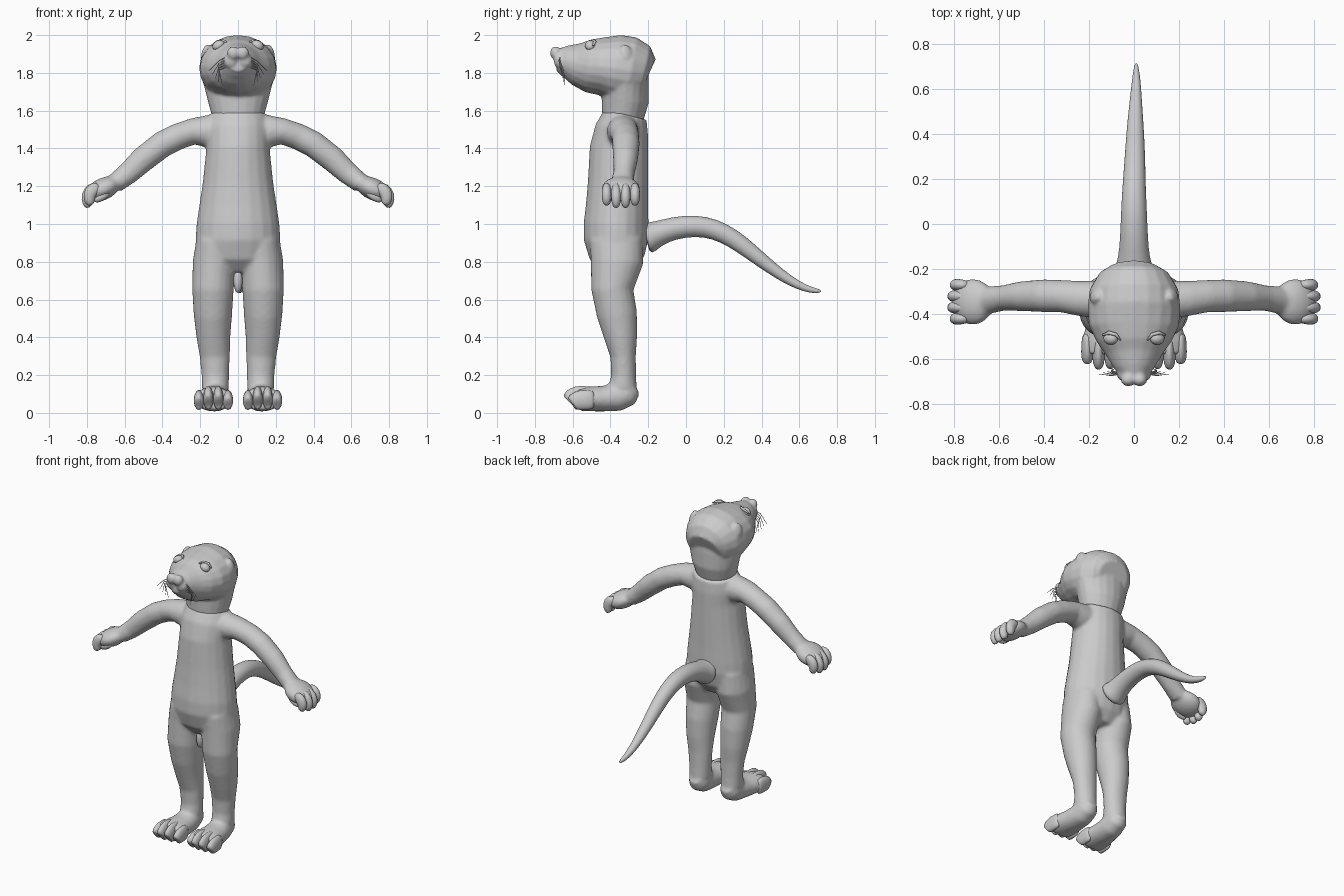
import bpy, bmesh, math
from mathutils import Vector, Matrix

fur = bpy.data.materials.new("grey fur")
fur.diffuse_color = (0.6, 0.6, 0.6, 1)
X, Y = Vector((1, 0, 0)), Vector((0, 1, 0))


def tube(bm, sections, ref, s=1, n=20):
    """Loft ellipses (x, y, z, half size along ref, other half size)."""
    pts = [Vector((s * q[0], q[1], q[2])) for q in sections]
    rings = []
    for i, q in enumerate(sections):
        t = (pts[min(i + 1, len(pts) - 1)] - pts[max(i - 1, 0)]).normalized()
        a = (ref - t * ref.dot(t)).normalized()
        b = t.cross(a)
        rings.append([bm.verts.new(pts[i] + a * q[3] * math.cos(k * math.tau / n)
                                   + b * q[4] * math.sin(k * math.tau / n)) for k in range(n)])
    faces = [bm.faces.new((r0[k], r0[(k + 1) % n], r1[(k + 1) % n], r1[k]))
             for r0, r1 in zip(rings, rings[1:]) for k in range(n)]
    faces += [bm.faces.new(rings[0][::-1]), bm.faces.new(rings[-1])]
    bmesh.ops.recalc_face_normals(bm, faces=faces)


def ball(bm, loc, size, rot=(0, 0, 0)):
    m = Matrix.LocRotScale(Vector(loc), Matrix.Rotation(rot[2], 3, 'Z') @
                           Matrix.Rotation(rot[1], 3, 'Y'), Vector(size))
    bmesh.ops.create_uvsphere(bm, u_segments=20, v_segments=12, radius=1, matrix=m)


def finish(bm, name, voxel=0, smooth=0, subdiv=0):
    me = bpy.data.meshes.new(name)
    bm.to_mesh(me)
    bm.free()
    me.materials.append(fur)
    ob = bpy.data.objects.new(name, me)
    bpy.context.collection.objects.link(ob)
    for p in me.polygons:
        p.use_smooth = True
    if subdiv:
        ob.modifiers.new("round", 'SUBSURF').levels = subdiv
        ob.modifiers["round"].render_levels = subdiv
    if voxel:
        r = ob.modifiers.new("blend", 'REMESH')
        r.mode, r.voxel_size, r.use_smooth_shade = 'VOXEL', voxel, True
        sm = ob.modifiers.new("soften", 'SMOOTH')
        sm.factor, sm.iterations = 0.5, smooth
    return ob


# Torso, legs and arms blended into one skin
bm = bmesh.new()
tube(bm, [(0, -.36, .75, .13, .09), (0, -.365, .82, .225, .145), (0, -.37, .92, .225, .172),
          (0, -.37, 1.0, .22, .172), (0, -.365, 1.1, .205, .165), (0, -.36, 1.22, .187, .16),
          (0, -.355, 1.4, .168, .155), (0, -.34, 1.5, .17, .142), (0, -.32, 1.58, .15, .115)], X)
for s in (-1, 1):
    tube(bm, [(.12, -.37, .92, .1, .14), (.125, -.365, .8, .115, .14), (.133, -.39, .65, .11, .112),
              (.133, -.365, .52, .102, .107), (.13, -.345, .4, .09, .088), (.123, -.333, .3, .08, .068),
              (.12, -.33, .2, .073, .066), (.12, -.335, .13, .072, .075)], X, s)
    tube(bm, [(.12, -.28, .14, .045, .05), (.12, -.31, .11, .068, .075), (.12, -.36, .085, .075, .076),
              (.125, -.44, .075, .085, .068), (.13, -.52, .074, .1, .066),
              (.13, -.575, .07, .1, .058)], X, s)
    tube(bm, [(.08, -.33, 1.49, .08, .09), (.17, -.335, 1.49, .085, .085), (.24, -.33, 1.49, .078, .07),
              (.32, -.32, 1.462, .072, .07), (.4, -.318, 1.422, .073, .07), (.5, -.32, 1.345, .066, .068),
              (.58, -.328, 1.27, .056, .06), (.65, -.338, 1.215, .062, .052)], Y, s)
    ball(bm, (s * .715, -.345, 1.185), (.1, .103, .058), (0, s * .45, 0))
finish(bm, "body", .011, 6)

# Toes and fingers
for s, side in ((-1, "left"), (1, "right")):
    bm = bmesh.new()
    for x, h, y in ((.053, .055, -.6), (.104, .067, -.62), (.157, .067, -.622), (.207, .055, -.605)):
        tube(bm, [(x, -.48, .07, .02, .05), (x, -.52, .015 + h, .027, h),
                  (x, y + .035, .012 + h, .029, h), (x, y + .005, .01 + h * .85, .026, h * .8),
                  (x, y, .01 + h * .75, .02, h * .6)], X, s, 12)
    finish(bm, side + "_toes", subdiv=1)
    bm = bmesh.new()
    for i, y in enumerate((-.42, -.37, -.32, -.27)):
        o = .012 if i in (1, 2) else 0
        tube(bm, [(.73, y, 1.2, .018, .025), (.77, y, 1.185, .027, .04),
                  (.79 + o, y, 1.15, .028, .036), (.785 + o, y, 1.115 - o, .024, .028),
                  (.775 + o, y, 1.1 - o, .012, .015)], Y, s, 12)
    # thumb folded under the palm
    tube(bm, [(.68, -.4, 1.18, .02, .02), (.71, -.415, 1.15, .025, .025),
              (.745, -.41, 1.13, .02, .02), (.76, -.405, 1.12, .008, .008)], Y, s, 12)
    finish(bm, side + "_fingers", subdiv=1)

# Tail with a flared root
bm = bmesh.new()
tube(bm, [(0, -.215, .925, .095, .09), (0, -.19, .93, .085, .082), (0, -.15, .95, .07, .066),
          (0, -.06, .98, .062, .06), (0, .05, .992, .058, .058), (0, .15, .975, .053, .054),
          (.003, .25, .925, .048, .05), (.005, .35, .848, .043, .043), (.006, .45, .768, .036, .034),
          (.008, .55, .698, .027, .026), (.01, .63, .659, .02, .019), (.01, .69, .645, .012, .014),
          (.01, .715, .645, .004, .006)], X)
finish(bm, "tail", subdiv=1)

# Head, neck, muzzle pads, nose and ears blended together
bm = bmesh.new()
tube(bm, [(0, -.335, 1.56, .135, .11), (0, -.322, 1.65, .16, .125), (0, -.32, 1.75, .185, .123),
          (0, -.32, 1.86, .17, .117)], X)
tube(bm, [(0, -.198, 1.79, .11, .09), (0, -.22, 1.8, .155, .145), (0, -.29, 1.81, .197, .18),
          (0, -.37, 1.825, .206, .178), (0, -.45, 1.835, .2, .153), (0, -.52, 1.837, .167, .14),
          (0, -.58, 1.848, .125, .113), (0, -.64, 1.865, .088, .082), (0, -.68, 1.87, .055, .06)], X)
for s in (-1, 1):
    ball(bm, (s * .037, -.665, 1.863), (.04, .035, .042))
    ball(bm, (s * .025, -.69, 1.905), (.034, .03, .036))
    ball(bm, (s * .172, -.318, 1.91), (.016, .032, .047), (0, -s * .4, s * .4))
ball(bm, (0, -.625, 1.797), (.06, .04, .025))
finish(bm, "head", .009, 4)

# Eyes with a brow lid, and whiskers
for s, side in ((-1, "left"), (1, "right")):
    bm = bmesh.new()
    ball(bm, (s * .103, -.507, 1.945), (.034, .028, .026), (0, s * .5, 0))
    finish(bm, side + "_eye")
    bm = bmesh.new()
    tube(bm, [(.06, -.515, 1.963, .004, .004), (.08, -.49, 1.972, .008, .007),
              (.11, -.482, 1.966, .009, .007), (.14, -.492, 1.945, .004, .004)], Y, s, 8)
    finish(bm, side + "_eyelid")
    bm = bmesh.new()
    for i in range(5):
        z, e = 1.885 - .013 * i, .155 - .018 * i
        tube(bm, [(.06, -.665, z, .0025, .0025), (.1, -.672 + .006 * i, z - .02, .0025, .0025),
                  (e, -.665 + .006 * i, z - .075 - .006 * i, .001, .001)], Y, s, 5)
    finish(bm, side + "_whiskers")

# Small bulge between the legs
bm = bmesh.new()
ball(bm, (0, -.41, .7), (.024, .03, .065))
finish(bm, "groin_bulge")
